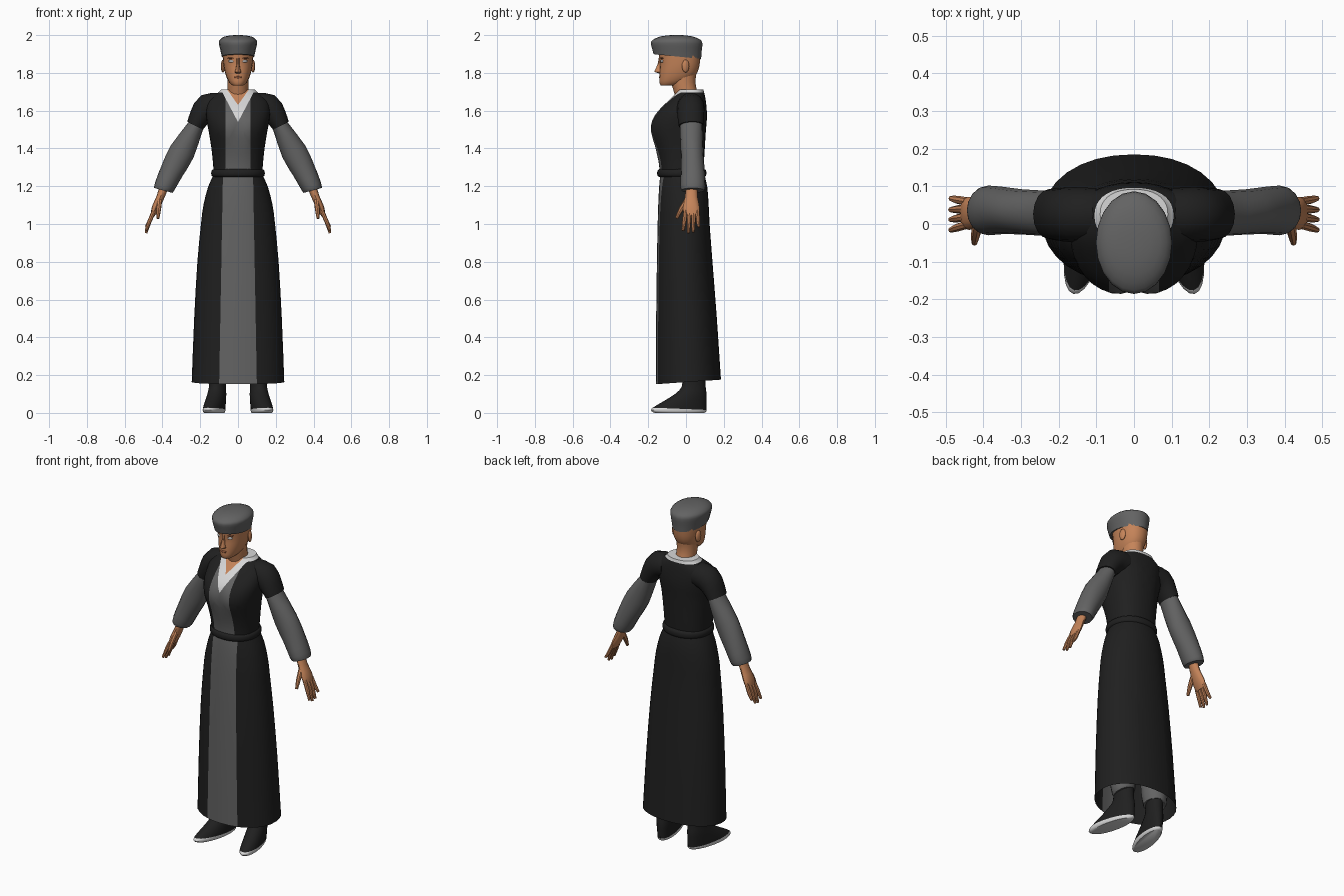
import bpy, bmesh, math
from mathutils import Vector, Matrix

cube = bpy.data.objects.get("Cube")
if cube:
    bpy.data.objects.remove(cube, do_unlink=True)


def material(name, rgb):
    m = bpy.data.materials.new(name)
    m.use_nodes = True
    m.diffuse_color = (*rgb, 1)
    bsdf = m.node_tree.nodes["Principled BSDF"]
    bsdf.inputs["Base Color"].default_value = (*rgb, 1)
    bsdf.inputs["Roughness"].default_value = 0.8
    return m


BLACK = material("black_cloth", (0.014, 0.014, 0.014))
GREY = material("grey_cloth", (0.125, 0.125, 0.125))
WHITE = material("white_trim", (0.68, 0.68, 0.68))
SKIN = material("skin", (0.56, 0.23, 0.10))
LIPS = material("dark_skin", (0.32, 0.11, 0.05))
EYES = material("eye_grey", (0.5, 0.5, 0.5))


def smooth_rows(rows, k):
    """Catmull-Rom interpolation between rows of numbers."""
    out = []
    for i in range(len(rows) - 1):
        a, b, c, d = rows[max(i - 1, 0)], rows[i], rows[i + 1], rows[min(i + 2, len(rows) - 1)]
        for s in range(k):
            t = s / k
            out.append([q + t / 2 * (r - p + t * (2 * p - 5 * q + 4 * r - w + t * (3 * (q - r) + w - p)))
                        for p, q, r, w in zip(a, b, c, d)])
    return out + [list(rows[-1])]


def skin_rings(bm, rings, caps=(True, True)):
    vs = [[bm.verts.new(p) for p in ring] for ring in rings]
    n = len(vs[0])
    for lo, hi in zip(vs, vs[1:]):
        for i in range(n):
            bm.faces.new((lo[i], lo[(i + 1) % n], hi[(i + 1) % n], hi[i]))
    for ring, cap in zip((vs[0], vs[-1]), caps):
        if cap:
            bm.faces.new(ring)


def finish(name, bm, mats, cuts=(), paint=None, angle=40):
    for co, no in cuts:
        geom = bm.verts[:] + bm.edges[:] + bm.faces[:]
        bmesh.ops.bisect_plane(bm, geom=geom, dist=1e-5, plane_co=co, plane_no=no)
    bmesh.ops.recalc_face_normals(bm, faces=bm.faces)
    if paint:
        for f in bm.faces:
            f.material_index = paint(f.calc_center_median(), f.normal)
    me = bpy.data.meshes.new(name)
    bm.to_mesh(me)
    bm.free()
    for m in mats:
        me.materials.append(m)
    ob = bpy.data.objects.new(name, me)
    bpy.context.collection.objects.link(ob)
    bpy.ops.object.select_all(action='DESELECT')
    ob.select_set(True)
    bpy.context.view_layer.objects.active = ob
    bpy.ops.object.shade_smooth_by_angle(angle=math.radians(angle))
    return ob


def loft(name, rows, mats, n=24, k=2, power=2.0, caps=(True, True), shape=None, **kw):
    """Stack of rounded rings; each row is height, half width, front y, back y, tilt."""
    rings = []
    for z, rx, yf, yb, *tilt in smooth_rows(rows, k):
        ring = []
        for i in range(n):
            c, s = math.cos(math.tau * i / n), math.sin(math.tau * i / n)
            x = rx * math.copysign(abs(c) ** (2 / power), c)
            y = (yf + yb) / 2 + (yb - yf) / 2 * math.copysign(abs(s) ** (2 / power), s)
            p = Vector((x, y, z + (tilt[0] * y if tilt else 0)))
            ring.append(shape(p) if shape else p)
        rings.append(ring)
    bm = bmesh.new()
    skin_rings(bm, rings, caps)
    return finish(name, bm, mats, **kw)


def tube(name, rows, mat, n=12, k=2):
    """Tube along a path; each row is x, y, z, radius, radius along y."""
    rows = smooth_rows(rows, k)
    rings = []
    for i, (x, y, z, ra, rb) in enumerate(rows):
        t = Vector(rows[min(i + 1, len(rows) - 1)][:3]) - Vector(rows[max(i - 1, 0)][:3])
        u = t.cross(Vector((0, 1, 0))).normalized()
        v = u.cross(t).normalized()
        rings.append([Vector((x, y, z)) + u * ra * math.cos(a) + v * rb * math.sin(a)
                      for a in (math.tau * j / n for j in range(n))])
    bm = bmesh.new()
    skin_rings(bm, rings)
    return finish(name, bm, [mat])


def ball(name, loc, size, mat, turn=0):
    bm = bmesh.new()
    bmesh.ops.create_uvsphere(bm, u_segments=12, v_segments=8, radius=1)
    bm.transform(Matrix.Translation(loc) @ Matrix.Rotation(turn, 4, 'Z') @ Matrix.Diagonal((*size, 1)))
    return finish(name, bm, [mat])


def both_sides(ob, side_names=("left_", "right_")):
    """Mirror a left-hand part to the right-hand side."""
    base = ob.name
    me = ob.data.copy()
    me.transform(Matrix.Diagonal((-1, 1, 1, 1)))
    me.flip_normals()
    other = bpy.data.objects.new(side_names[1] + base, me)
    bpy.context.collection.objects.link(other)
    ob.name = side_names[0] + base


# Skirt with a grey front panel
loft("skirt", [(0.163, .245, -.16, .185, .07), (0.5, .232, -.158, .163, .03), (0.8, .215, -.154, .14, 0),
               (1.0, .196, -.15, .125, 0), (1.1, .183, -.147, .12, 0), (1.2, .157, -.142, .112, 0),
               (1.27, .125, -.135, .095, 0)],
     [BLACK, GREY], n=32, power=2.15, caps=(False, True),
     cuts=[((s * .08, 0, 1.25), (s, 0, .018)) for s in (1, -1)],
     paint=lambda c, n: int(c.y < 0 and abs(c.x) < .08 + (1.25 - c.z) * .018))


# Bodice with grey panel, white collar and open neck
def bust(p):
    if p.y < 0:
        p.y += .016 * math.exp(-(p.x / .03) ** 2 - ((p.z - 1.5) / .07) ** 2)
    return p


def bodice_paint(c, n):
    front = c.y < .01
    if front and abs(c.x) < .7 * (c.z - 1.63):
        return 3
    if c.z > 1.695 or (front and abs(c.x) < .53 * (c.z - 1.54)):
        return 2
    return int(c.y < -.03 and abs(c.x) < .067)


loft("bodice", [(1.26, .128, -.138, .09), (1.33, .133, -.145, .095), (1.41, .142, -.166, .1), (1.49, .155, -.192, .105),
                (1.55, .166, -.182, .11), (1.6, .17, -.148, .11), (1.65, .162, -.096, .105), (1.68, .13, -.066, .1),
                (1.695, .105, -.052, .096), (1.712, .09, -.04, .092)],
     [BLACK, GREY, WHITE, SKIN], n=36, power=2.3, shape=bust,
     cuts=[((s * .067, 0, 0), (1, 0, 0)) for s in (1, -1)]
     + [((0, 0, 1.54), (s, 0, -.53)) for s in (1, -1)]
     + [((0, 0, 1.63), (s, 0, -.7)) for s in (1, -1)],
     paint=bodice_paint)

# Belt
loft("belt", [(1.248, .128, -.138, .095), (1.255, .139, -.15, .105), (1.27, .142, -.153, .108),
              (1.285, .138, -.149, .105), (1.292, .126, -.138, .095)], [BLACK], n=28, power=2.15)

# Neck and head
loft("neck", [(1.65, .06, -.05, .075), (1.7, .055, -.064, .06), (1.75, .055, -.078, .05), (1.8, .056, -.08, .055)],
     [SKIN], n=16)
loft("head", [(1.732, .026, -.132, -.06), (1.745, .043, -.14, -.01), (1.775, .06, -.141, .04), (1.81, .071, -.14, .063),
              (1.85, .078, -.138, .073), (1.9, .082, -.145, .078)], [SKIN], n=20, power=2.2)
loft("nose", [(1.798, .014, -.145, -.12), (1.806, .017, -.166, -.12), (1.82, .012, -.162, -.12),
              (1.85, .008, -.149, -.12), (1.88, .009, -.145, -.12)], [SKIN], n=8)
ball("mouth", (0, -.138, 1.777), (.022, .006, .006), LIPS)
both_sides(ball("ear", (.08, -.002, 1.836), (.01, .02, .034), SKIN, .25))
both_sides(ball("eye", (.034, -.127, 1.862), (.017, .008, .008), EYES, .3))
both_sides(ball("eyebrow", (.036, -.128, 1.878), (.02, .008, .004), LIPS, .3))

# Hat
loft("hat", [(1.882, .086, -.172, .08, -.1), (1.92, .094, -.18, .083, -.06), (1.955, .101, -.186, .087, -.02),
             (1.975, .097, -.176, .077, 0), (1.993, .07, -.135, .035, 0), (2.0, .02, -.08, -.02, 0)], [GREY], n=20)

# Arms: shoulder cap, sleeve
both_sides(tube("shoulder_cap", [(.10, .025, 1.625, .068, .07), (.16, .025, 1.617, .073, .073),
                                 (.2, .025, 1.57, .058, .07), (.226, .027, 1.522, .047, .066)], BLACK, n=16))
both_sides(tube("sleeve", [(.19, .027, 1.59, .04, .055), (.226, .028, 1.515, .044, .06), (.295, .032, 1.385, .068, .06),
                           (.35, .036, 1.28, .062, .063), (.388, .036, 1.2, .055, .066),
                           (.396, .036, 1.178, .05, .06)], GREY, n=16))

# Hands with fingers and thumb
both_sides(tube("palm", [(.39, .03, 1.2, .024, .03), (.412, .028, 1.14, .021, .034), (.437, .028, 1.085, .02, .044),
                         (.452, .03, 1.045, .011, .04)], SKIN))
for finger, y, tip_y, tip_z in (("index_finger", -.002, -.016, .965), ("middle_finger", .019, .012, .952),
                                ("ring_finger", .04, .038, .957), ("little_finger", .06, .068, .985)):
    both_sides(tube(finger, [(.444, y, 1.07, .011, .011), (.468, (y + tip_y) / 2, 1.015, .011, .011),
                             (.487, tip_y, tip_z, .007, .007)], SKIN, n=8))
both_sides(tube("thumb", [(.414, .01, 1.13, .013, .015), (.42, -.025, 1.08, .013, .013),
                          (.424, -.05, 1.03, .008, .008)], SKIN, n=8))

# Trouser legs and shoes, toes turned outward
both_sides(tube("trouser_leg", [(.11, .045, .18, .055, .06), (.112, .04, .24, .07, .075), (.1, .02, .6, .075, .08),
                                (.07, -.01, 1.1, .06, .08)], GREY))
shoe = loft("shoe", [(0, .045, -.17, .1), (.008, .05, -.186, .11), (.024, .051, -.186, .112), (.06, .05, -.125, .112),
                     (.1, .048, -.06, .112), (.14, .044, -.022, .106), (.2, .047, -.018, .104)],
            [BLACK, WHITE], cuts=[((0, 0, .02), (0, .04, 1))],
            paint=lambda c, n: int(c.z + .04 * c.y < .02))
shoe.data.transform(Matrix.Translation((.118, 0, 0)) @ Matrix.Rotation(math.radians(13), 4, 'Z'))
both_sides(shoe)
